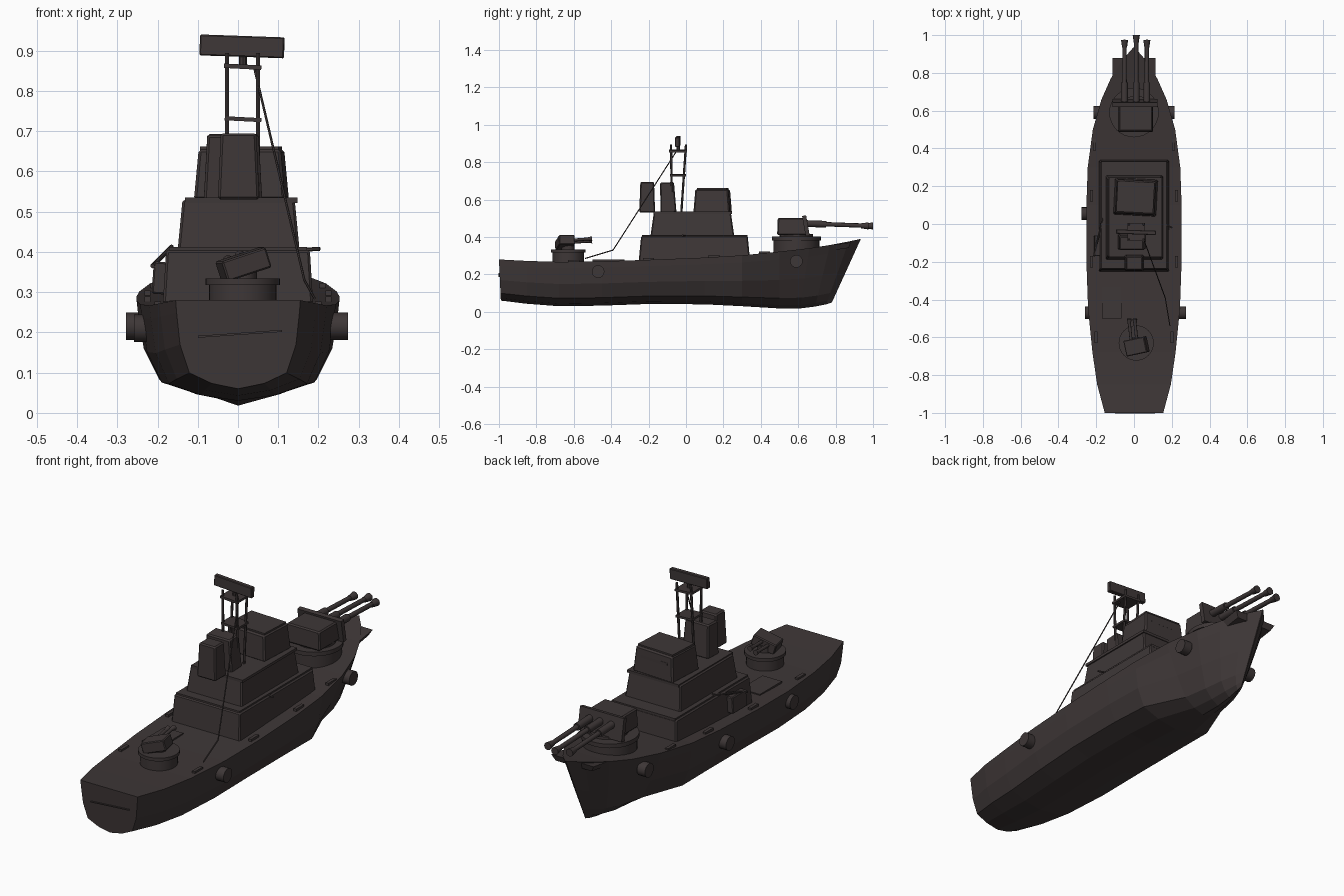
import bpy, bmesh, math
from mathutils import Vector, Matrix

cube = bpy.data.objects.get("Cube")
if cube:
    bpy.data.objects.remove(cube)

paint = bpy.data.materials.new("dark_grey_brown")
paint.use_nodes = True
COLOUR = (0.048, 0.038, 0.038, 1)
paint.diffuse_color = COLOUR
paint.node_tree.nodes["Principled BSDF"].inputs["Base Color"].default_value = COLOUR


def finish(name, bm, smooth=False):
    bmesh.ops.recalc_face_normals(bm, faces=bm.faces)
    mesh = bpy.data.meshes.new(name)
    bm.to_mesh(mesh)
    bm.free()
    mesh.materials.append(paint)
    ob = bpy.data.objects.new(name, mesh)
    bpy.context.collection.objects.link(ob)
    if smooth:
        bpy.ops.object.select_all(action="DESELECT")
        ob.select_set(True)
        bpy.context.view_layer.objects.active = ob
        bpy.ops.object.shade_smooth_by_angle(angle=math.radians(35))
    return ob


def box(name, x, y, z, taper=1.0, turn=(0, 0, 0), lean=0, bevel=0):
    """Box from (min, max) ranges; taper scales the top, lean shifts it in y."""
    bm = bmesh.new()
    bmesh.ops.create_cube(bm, size=1)
    size = Vector((x[1] - x[0], y[1] - y[0], z[1] - z[0]))
    mid = Vector((x[0] + x[1], y[0] + y[1], z[0] + z[1])) / 2
    for v in bm.verts:
        top = v.co.z > 0
        v.co *= size
        if top:
            v.co.x *= taper
            v.co.y = v.co.y * taper + lean
    if bevel:
        bmesh.ops.bevel(bm, geom=bm.edges[:], offset=bevel, segments=1, affect="EDGES")
    for angle, axis in zip(turn, "XYZ"):
        bm.transform(Matrix.Rotation(math.radians(angle), 4, axis))
    bm.transform(Matrix.Translation(mid))
    return finish(name, bm)


def rod(name, a, b, r, r2=None, sides=12):
    """Cylinder or cone running from point a to point b."""
    a, b = Vector(a), Vector(b)
    bm = bmesh.new()
    bmesh.ops.create_cone(bm, cap_ends=True, segments=sides, radius1=r,
                          radius2=r if r2 is None else r2, depth=(b - a).length)
    bm.transform((b - a).to_track_quat("Z", "Y").to_matrix().to_4x4())
    bm.transform(Matrix.Translation((a + b) / 2))
    return finish(name, bm, sides > 8)


# Hull: stations of (deck y, half width, deck z, keel z, rake)
STATIONS = [(-1, .155, .28, .06, -.01), (-.85, .195, .272, .043, 0),
            (-.68, .22, .267, .03, 0), (-.45, .243, .27, .033, 0),
            (-.2, .252, .278, .042, 0), (.1, .252, .29, .04, 0),
            (.3, .245, .302, .03, 0), (.5, .218, .322, .018, 0),
            (.66, .172, .34, .018, .05), (.77, .123, .357, .028, .08),
            (.87, .06, .376, .04, .12), (.935, .003, .39, .05, .155)]
PROFILE = [(1, 1), (.985, .86), (.93, .5), (.78, .18), (.42, .06), (0, 0)]

bm = bmesh.new()
rings = []
for y, w, deck, keel, rake in STATIONS:
    half = [(w * px * (1 if y < .5 else px ** .0 * (.55 + .45 * pz)),
             y - rake * (1 - pz), keel + (deck - keel) * pz) for px, pz in PROFILE]
    ring = half + [(-px, py, pz) for px, py, pz in reversed(half[:-1])]
    rings.append([bm.verts.new(p) for p in ring])
for r0, r1 in zip(rings, rings[1:]):
    n = len(r0)
    for i in range(n):
        j = (i + 1) % n
        bm.faces.new((r0[i], r0[j], r1[j], r1[i]))
bm.faces.new(rings[0])
bm.faces.new(rings[-1])
finish("hull", bm)

# Bow flare plates and transom strip
for side, name in ((1, "left"), (-1, "right")):
    bm = bmesh.new()
    outline = [(.06, .72), (.115, .765), (.115, .88), (.05, .88)]
    top = [bm.verts.new((side * x, y, .355 + (y - .77) * .15)) for x, y in outline]
    low = [bm.verts.new((side * x * .85, y - .01, .325 + (y - .77) * .15)) for x, y in outline]
    bm.faces.new(top)
    bm.faces.new(low)
    for i in range(4):
        j = (i + 1) % 4
        bm.faces.new((top[i], top[j], low[j], low[i]))
    finish(name + "_bow_flare", bm)
box("transom_strip", (-.1, .11), (-1.002, -.99), (.194, .199), turn=(0, -4, 0))

# Round fenders along the hull sides
for side, y, x, z in ((1, .59, .19, .27), (-1, .59, .19, .27), (1, -.47, .25, .215),
                      (-1, -.47, .235, .21), (-1, .055, .255, .215)):
    rod("hull_fender", (side * (x - .02), y, z), (side * (x + .024), y, z), .034, sides=16)

# Superstructure tiers, each with a slightly raised rim plate
box("lower_deckhouse", (-.188, .188), (-.255, .345), (.25, .405), .95, bevel=.006)
box("lower_roof", (-.172, .172), (-.235, .33), (.4, .412))
box("upper_deckhouse", (-.15, .153), (-.19, .258), (.405, .53), .92, bevel=.006)
box("upper_roof", (-.132, .148), (-.175, .245), (.522, .535))
box("bridge", (-.105, .122), (.045, .24), (.53, .655), .9, (0, 0, -3), bevel=.007)
box("bridge_roof", (-.09, .105), (.065, .222), (.65, .662), turn=(0, 0, -3))
box("bridge_window", (-.065, .085), (.226, .234), (.605, .62), turn=(3, 0, -3))

# Funnels
box("aft_funnel", (-.05, .053), (-.25, -.165), (.53, .695), .86, bevel=.006)
box("forward_funnel", (-.085, .06), (-.14, -.055), (.53, .692), .88, (3, 0, 0), bevel=.006)

# Lattice mast and radar
for x in (-.027, .05):
    rod("mast_front_leg", (x, -.025, .53), (x, .0, .895), .006, sides=6)
    rod("mast_back_leg", (x, -.075, .53), (x, -.08, .895), .006, sides=6)
box("mast_low_platform", (-.033, .058), (-.085, .0), (.725, .735), turn=(0, 3, 0))
box("mast_high_platform", (-.035, .058), (-.09, .005), (.855, .866), turn=(0, 3, 0))
rod("radar_post", (.012, -.042, .86), (.012, -.042, .9), .01, sides=8)
box("radar", (-.095, .115), (-.055, -.032), (.885, .937), turn=(0, 2, -2), bevel=.003)

# Stay wire from mast to deck
STAY = [(.04, -.05, .86), (.165, -.39, .33), (.19, -.54, .285)]
for a, b in zip(STAY, STAY[1:]):
    rod("stay_wire", a, b, .003, sides=6)

# Side locker, davit pole and deck hatch
box("side_locker", (-.212, -.17), (-.17, -.06), (.295, .375), turn=(0, 4, 0), bevel=.004)
rod("davit_pole", (-.212, -.17, .365), (-.165, .03, .413), .006, sides=6)
rod("wing_pole", (.16, .0, .405), (.203, -.02, .408), .005, sides=6)
box("deck_hatch", (-.17, -.065), (-.5, -.33), (.268, .279))

# Forward gun turret
rod("forward_barbette", (0, .59, .28), (0, .59, .395), .123, sides=32)
rod("forward_barbette_rim", (0, .59, .382), (0, .59, .402), .131, sides=32)
rod("forward_turntable", (.01, .59, .4), (.01, .59, .415), .09, sides=24)
box("forward_gun_house", (-.085, .102), (.487, .645), (.41, .502), .95, bevel=.006)
box("forward_gun_shield", (-.113, .125), (.63, .652), (.405, .515), turn=(10, 0, 0))
for x, tip in ((-.05, .965), (.012, .99), (.068, .965)):
    rod("forward_gun_sleeve", (x, .64, .472), (x, .75, .468), .018, sides=12)
    rod("forward_gun_barrel", (x, .64, .472), (x, tip, .46), .012, .011)
    rod("forward_gun_muzzle", (x, tip - .03, .46), (x, tip + .01, .459), .013, .019)

# Aft gun mount
rod("aft_barbette", (.012, -.63, .24), (.012, -.63, .325), .084, sides=32)
rod("aft_barbette_rim", (.012, -.63, .318), (.012, -.63, .334), .093, sides=32)
rod("aft_pedestal", (.012, -.63, .33), (.012, -.63, .365), .035, sides=12)
box("aft_gun_house", (-.045, .072), (-.69, -.605), (.343, .395), turn=(0, -18, 12), bevel=.004)
for x, z in ((-.025, .37), (.005, .382)):
    rod("aft_gun_barrel", (x + .01, -.62, z), (x, -.52, z + .008), .008)
    rod("aft_gun_muzzle", (x, -.53, z + .007), (x, -.502, z + .009), .008, .013)

# Low bollards near the deck edges
for side in (1, -1):
    for y, x, z in ((-.6, .2, .267), (-.2, .225, .279), (.15, .225, .294), (.42, .21, .313)):
        box("deck_cleat", (side * x - .008, side * x + .008), (y - .03, y + .03), (z - .01, z + .01))
